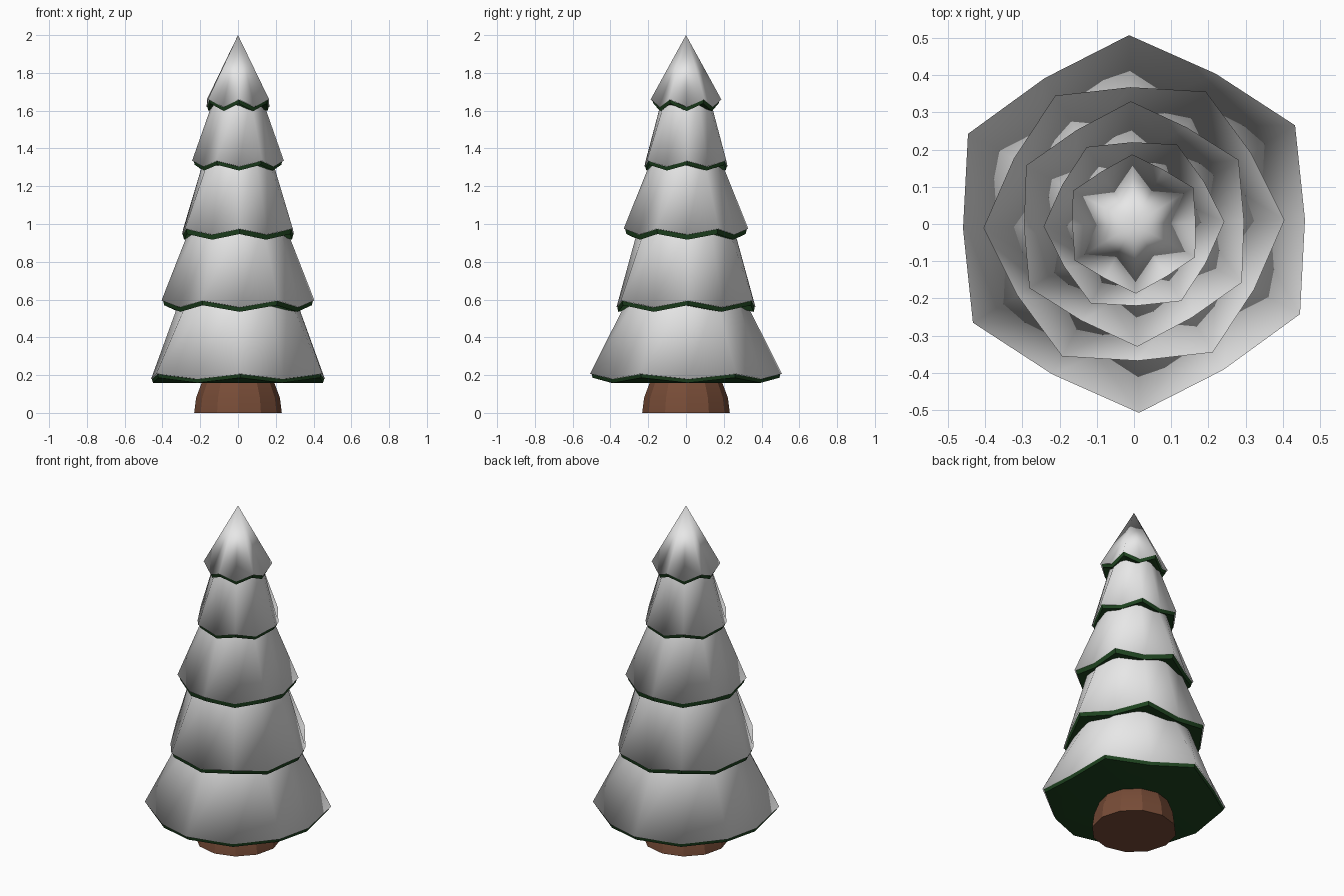
import bpy, bmesh, math

if "Cube" in bpy.data.objects:
    bpy.data.objects.remove(bpy.data.objects["Cube"])


def material(name, rgb):
    m = bpy.data.materials.new(name)
    m.diffuse_color = (*rgb, 1)
    m.use_nodes = True
    m.node_tree.nodes["Principled BSDF"].inputs["Base Color"].default_value = m.diffuse_color
    return m


snow = material("snow white", (0.8, 0.8, 0.8))
green = material("pine green", (0.013, 0.057, 0.014))
brown = material("bark brown", (0.185, 0.072, 0.038))

TWIST = math.radians(1.5)


def lathe(name, mat, rings, phase=0, smooth=25):
    """Twelve-sided stack of rings: (corner radius, corner z, valley radius, valley z)."""
    bm = bmesh.new()
    loops = []
    for rc, zc, rv, zv in rings:
        if rc == 0:
            loops.append([bm.verts.new((0, 0, zc))] * 12)
            continue
        loop = []
        for i in range(12):
            a = math.radians(30 * i) + TWIST
            r, z = (rc, zc) if i % 2 == phase else (rv, zv)
            loop.append(bm.verts.new((r * math.cos(a), r * math.sin(a), z)))
        loops.append(loop)
    for a, b in zip(loops, loops[1:]):
        for i in range(12):
            j = (i + 1) % 12
            # rings run top to bottom, so this winding faces outward
            bm.faces.new(list(dict.fromkeys((a[j], a[i], b[i], b[j]))))
    me = bpy.data.meshes.new(name)
    bm.to_mesh(me)
    bm.free()
    me.materials.append(mat)
    ob = bpy.data.objects.new(name, me)
    bpy.context.collection.objects.link(ob)
    bpy.context.view_layer.objects.active = ob
    ob.select_set(True)
    bpy.ops.object.shade_smooth_by_angle(angle=math.radians(smooth))
    ob.select_set(False)


# Trunk: flared stump
lathe("trunk", brown,
      [(0, 0.2, 0, 0.2)] + [(r, z, r, z) for r, z in
                            ((0.17, 0.2), (0.19, 0.165), (0.222, 0.08), (0.232, 0))] + [(0, 0, 0, 0)])

# Branch tiers: corner radius, corner z, valley radius, valley z, shoulder radius and z, hem depth, underside rise
tiers = [
    (0.508, 0.207, 0.46, 0.18, 0.30, 0.62, 0.021, 0.0),
    (0.405, 0.595, 0.368, 0.56, 0.25, 0.99, 0.025, 0.03),
    (0.33, 0.975, 0.296, 0.945, 0.175, 1.36, 0.028, 0.03),
    (0.243, 1.335, 0.22, 1.305, 0.125, 1.67, 0.022, 0.025),
    (0.187, 1.66, 0.166, 1.62, 0, 2.0, 0.022, 0.025),
]
for n, (rc, zc, rv, zv, rt, zt, hem, rise) in enumerate(tiers):
    phase = 1 - n % 2
    # Snow mantle, softly shaded right round its lower edge
    lathe(f"snow_mantle_{n + 1}", snow,
          [(rt, zt, rt, zt), (rc, zc, rv, zv), (rc - 0.02, zc - 0.003, rv - 0.02, zv - 0.003)],
          phase, 180)
    # Green branches showing below the snow
    zin, rin = zv - hem + rise, rv * 0.7
    lathe(f"branch_hem_{n + 1}", green,
          [(rc - 0.008, zc - 0.002, rv - 0.004, zv - 0.002),
           (rc - 0.014, zc - hem, rv - 0.010, zv - hem),
           (rin, zin, rin, zin), (0, zin, 0, zin)], phase)
